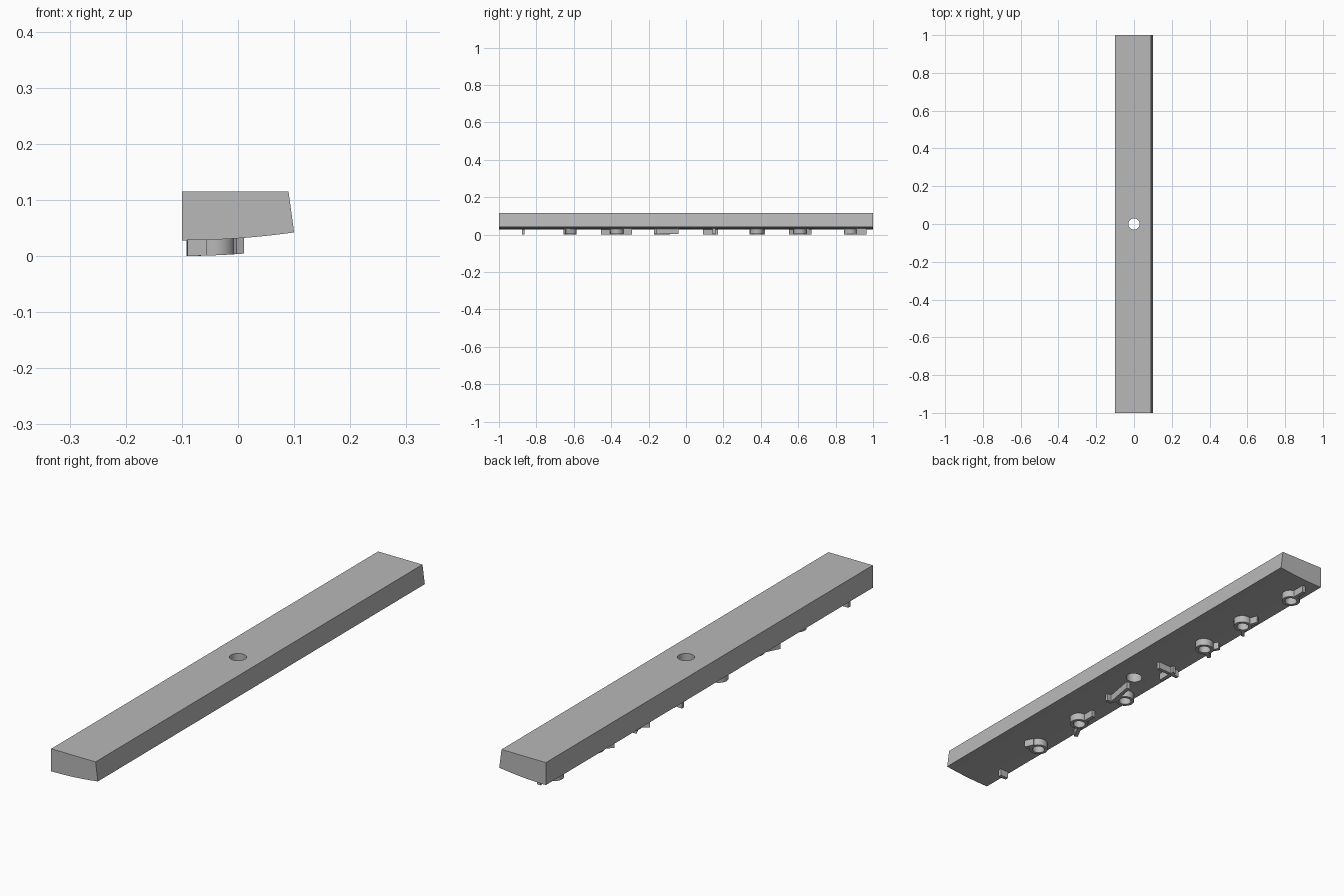
import bpy, bmesh, math
from mathutils import Vector

cube = bpy.data.objects.get("Cube")
if cube:
    bpy.data.objects.remove(cube, do_unlink=True)

grey = bpy.data.materials.new("plain grey")
grey.use_nodes = True
grey.diffuse_color = (0.48, 0.48, 0.48, 1)
grey.node_tree.nodes["Principled BSDF"].inputs["Base Color"].default_value = (0.48, 0.48, 0.48, 1)

LUG_HEIGHT = 0.028


def underside(x):
    """Height of the bowed lower face."""
    return LUG_HEIGHT + 0.35 * (x + 0.1) ** 2


def finish(bm, name):
    bmesh.ops.recalc_face_normals(bm, faces=bm.faces)
    mesh = bpy.data.meshes.new(name)
    bm.to_mesh(mesh)
    bm.free()
    mesh.materials.append(grey)
    obj = bpy.data.objects.new(name, mesh)
    bpy.context.collection.objects.link(obj)
    return obj


def smooth(obj):
    bpy.ops.object.select_all(action='DESELECT')
    obj.select_set(True)
    bpy.context.view_layer.objects.active = obj
    bpy.ops.object.shade_smooth_by_angle(angle=math.radians(30))


def lug_wall(name, outer, inner=None):
    """Raised wall hanging from the underside, following its curve."""
    bm = bmesh.new()
    loops = []
    for outline in [outer] + ([inner] if inner else []):
        low = [bm.verts.new((x, y, underside(x) - LUG_HEIGHT)) for x, y in outline]
        high = [bm.verts.new((x, y, underside(x) + 0.004)) for x, y in outline]
        loops.append((low, high))
        for i in range(len(low)):
            j = (i + 1) % len(low)
            bm.faces.new((low[i], low[j], high[j], high[i]))
    for level in range(2):
        if inner:
            a, b = loops[0][level], loops[1][level]
            for i in range(len(a)):
                j = (i + 1) % len(a)
                bm.faces.new((a[i], a[j], b[j], b[i]))
        else:
            bm.faces.new(loops[0][level])
    smooth(finish(bm, name))


def circle(x, y, r, n=24):
    return [(x + r * math.cos(i * math.tau / n), y + r * math.sin(i * math.tau / n))
            for i in range(n)]


def ring(x, y, r=0.035, wall=0.012):
    lug_wall("ring_lug", circle(x, y, r), circle(x, y, r - wall))


def rib(start, end, width=0.014):
    a, b = Vector(start), Vector(end)
    d = (b - a).normalized() * width / 2
    n = Vector((-d.y, d.x))
    lug_wall("rib_lug", [tuple(p) for p in (a + n, b + n, b - n, a - n)])


# Bar: extruded profile with a bowed underside and one slanted side
bm = bmesh.new()
steps = 16
profile = [(-0.1 + 0.2 * i / steps, underside(-0.1 + 0.2 * i / steps)) for i in range(steps + 1)]
profile += [(0.09, 0.115), (-0.1, 0.115)]
end_face = bm.faces.new([bm.verts.new((x, -1, z)) for x, z in profile])
extruded = bmesh.ops.extrude_face_region(bm, geom=[end_face])
bmesh.ops.translate(bm, vec=(0, 2, 0),
                    verts=[v for v in extruded["geom"] if isinstance(v, bmesh.types.BMVert)])
bar = finish(bm, "bar")

# Centre hole
bm = bmesh.new()
bmesh.ops.create_cone(bm, cap_ends=True, segments=48, radius1=0.03, radius2=0.03, depth=0.4)
cutter = finish(bm, "hole_cutter")
cutter.hide_render = True
cut = bar.modifiers.new("centre_hole", 'BOOLEAN')
cut.operation = 'DIFFERENCE'
cut.solver = 'EXACT'
cut.object = cutter
bpy.context.view_layer.objects.active = bar
bpy.ops.object.modifier_apply(modifier=cut.name)
bpy.data.objects.remove(cutter, do_unlink=True)
smooth(bar)

# Ring lugs along the underside
for x, y in [(-0.04, -0.62), (-0.035, -0.37), (-0.055, -0.12),
             (-0.035, 0.38), (-0.035, 0.61), (-0.05, 0.88)]:
    ring(x, y)

# Straight rib lugs beside the rings
for start, end in [((-0.09, -0.87), (-0.055, -0.87)),
                   ((-0.01, -0.61), (0.004, -0.645)),
                   ((-0.04, -0.335), (-0.04, -0.29)),
                   ((-0.06, -0.40), (-0.085, -0.45)),
                   ((-0.005, -0.04), (-0.025, -0.16)),
                   ((-0.025, -0.165), (0.0, -0.165)),
                   ((0.004, 0.15), (-0.092, 0.15)),
                   ((-0.06, 0.09), (-0.06, 0.17)),
                   ((-0.065, 0.40), (-0.075, 0.42)),
                   ((-0.06, 0.365), (-0.088, 0.345)),
                   ((-0.05, 0.64), (-0.06, 0.67)),
                   ((-0.055, 0.585), (-0.08, 0.555)),
                   ((-0.045, 0.912), (-0.045, 0.965))]:
    rib(start, end)
